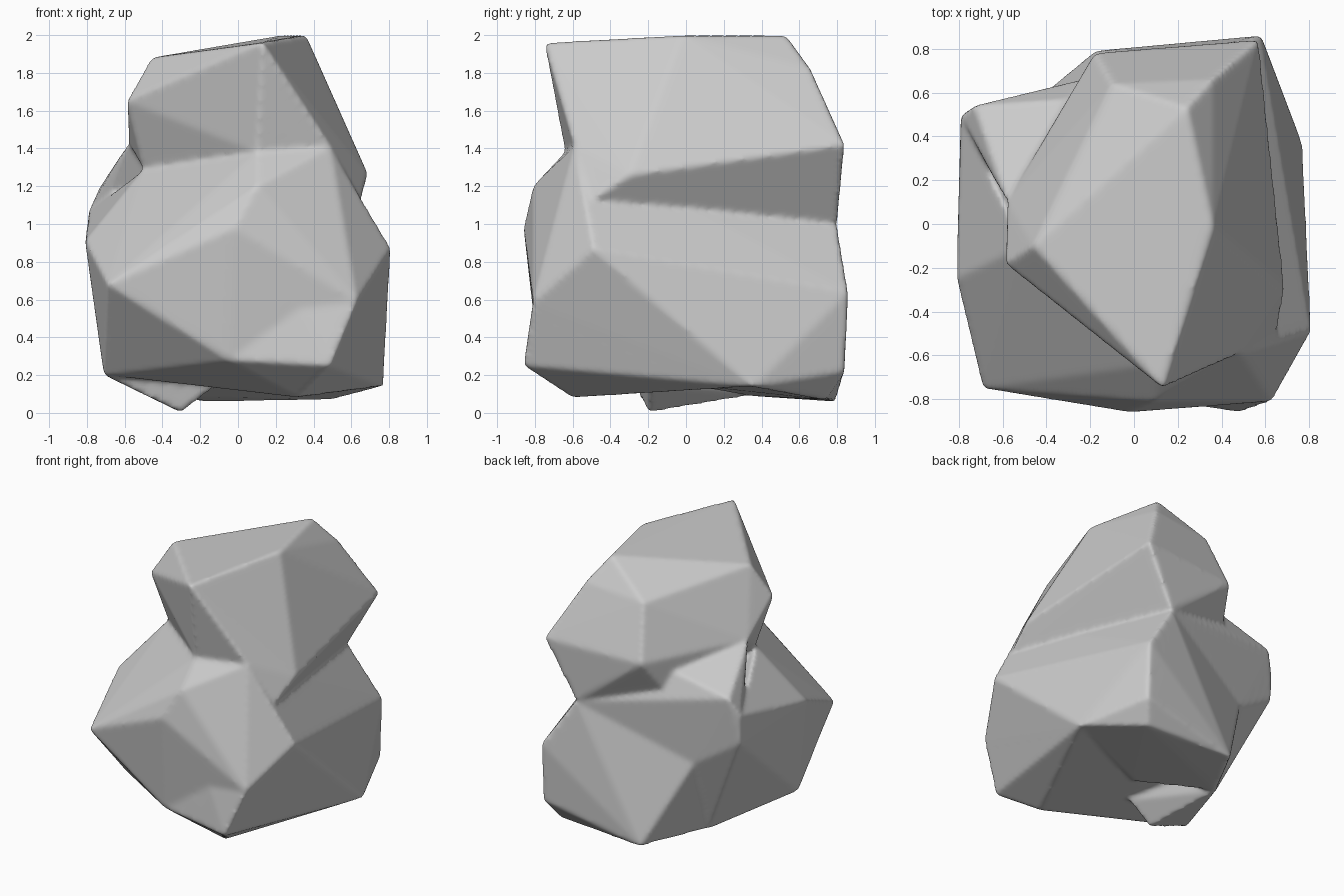
import bpy
import bmesh

old_cube = bpy.data.objects.get("Cube")
if old_cube:
    bpy.data.objects.remove(old_cube, do_unlink=True)

# One stone colour for the whole boulder
stone = bpy.data.materials.new("stone grey")
stone.use_nodes = True
grey = (0.6, 0.6, 0.6, 1)
stone.diffuse_color = grey
shader = next(n for n in stone.node_tree.nodes if n.type == "BSDF_PRINCIPLED")
shader.inputs["Base Color"].default_value = grey
shader.inputs["Roughness"].default_value = 0.9


def add_lobe(target, corners):
    """Add one faceted lobe, the convex hull of its corners, to the target."""
    lobe = bmesh.new()
    for corner in corners:
        lobe.verts.new(corner)
    hull = bmesh.ops.convex_hull(lobe, input=lobe.verts)
    loose = [v for v in hull["geom_interior"] if isinstance(v, bmesh.types.BMVert)]
    bmesh.ops.delete(lobe, geom=loose, context="VERTS")
    bmesh.ops.recalc_face_normals(lobe, faces=lobe.faces)
    copies = {v: target.verts.new(v.co) for v in lobe.verts}
    for face in lobe.faces:
        target.faces.new([copies[v] for v in face.verts])
    lobe.free()


# Points shared by the lobes that meet there
neck_front = (.1, -.64, 1.38)
neck_corner = (.49, -.59, 1.41)
neck_side = (-.5, -.1, 1.29)
waist_side = (.65, -.51, 1.12)
waist_back = (.34, .8, 1)
bulge_tip = (-.79, .49, 1.07)
bulge_low = (-.79, .49, .87)
ledge_corner = (-.46, .56, .66)
ledge_foot = (-.43, .34, .09)
side_point = (-.81, -.25, .91)
side_foot = (-.71, -.3, .2)
front_edge = (.63, -.81, .59)
front_foot = (-.05, -.78, .28)
under_foot = (.32, -.6, .08)
right_foot = (.77, .36, .14)
back_point = (.58, .86, .64)
back_foot = (.58, .84, .22)

# Leaning top block that overhangs at the front and on one side
upper_lobe = [
    (.13, -.75, 1.96), (.36, -.02, 2), (.24, .53, 2), (-.46, -.1, 1.88),
    (-.59, -.18, 1.65), (-.58, .1, 1.43), (.57, .84, 1.42), (.36, .66, 1.82),
    (.69, -.3, 1.26), (-.18, .78, 1.4), (-.1, .64, 1.78), (-.28, .57, 1.1),
    neck_front, neck_corner, neck_side, waist_side, waist_back,
]

# Bulge between the top block and the ledge
shoulder_lobe = [
    (-.58, .1, 1.43), (-.73, .54, 1.2), (-.3, .57, 1.3), (0, 0, .8),
    bulge_tip, bulge_low, ledge_corner, waist_back,
]

# Flank that runs from the bulge down to the lowest point and to the front
flank_lobe = [
    (-.3, -.2, 0), (-.12, -.2, .14), (0, 0, .5),
    bulge_tip, bulge_low, ledge_corner, ledge_foot,
    side_point, side_foot, neck_side,
]

# Wide base
base_lobe = [
    (-.69, -.75, .68), (.81, -.49, .87), (-.02, -.86, .98), (.1, -.81, 1.2),
    side_point, side_foot, front_edge, front_foot, under_foot, right_foot,
    back_point, back_foot, waist_back,
    neck_front, neck_corner, neck_side, waist_side,
]

# Toe that sticks out at the front
toe = [
    (.49, -.86, .25), (.3, -.8, .6), (.3, 0, .3),
    front_edge, front_foot, under_foot, right_foot,
]

# Low ledge at the back
back_ledge = [
    (.5, .74, .07), (-.18, .79, .06), (0, 0, .8), (0, 0, .15),
    back_point, back_foot, ledge_corner, ledge_foot, right_foot, waist_back,
]

form = bmesh.new()
for corners in (upper_lobe, shoulder_lobe, flank_lobe, base_lobe, toe, back_ledge):
    add_lobe(form, corners)
mesh = bpy.data.meshes.new("boulder")
form.to_mesh(mesh)
form.free()
mesh.materials.append(stone)
boulder = bpy.data.objects.new("boulder", mesh)
bpy.context.scene.collection.objects.link(boulder)

# Fuse the lobes into one skin and soften the edges slightly
fuse = boulder.modifiers.new("fuse lobes", "REMESH")
fuse.mode = "VOXEL"
fuse.voxel_size = 0.016
fuse.use_smooth_shade = True
soften = boulder.modifiers.new("soften edges", "SMOOTH")
soften.factor = 0.5
soften.iterations = 6
